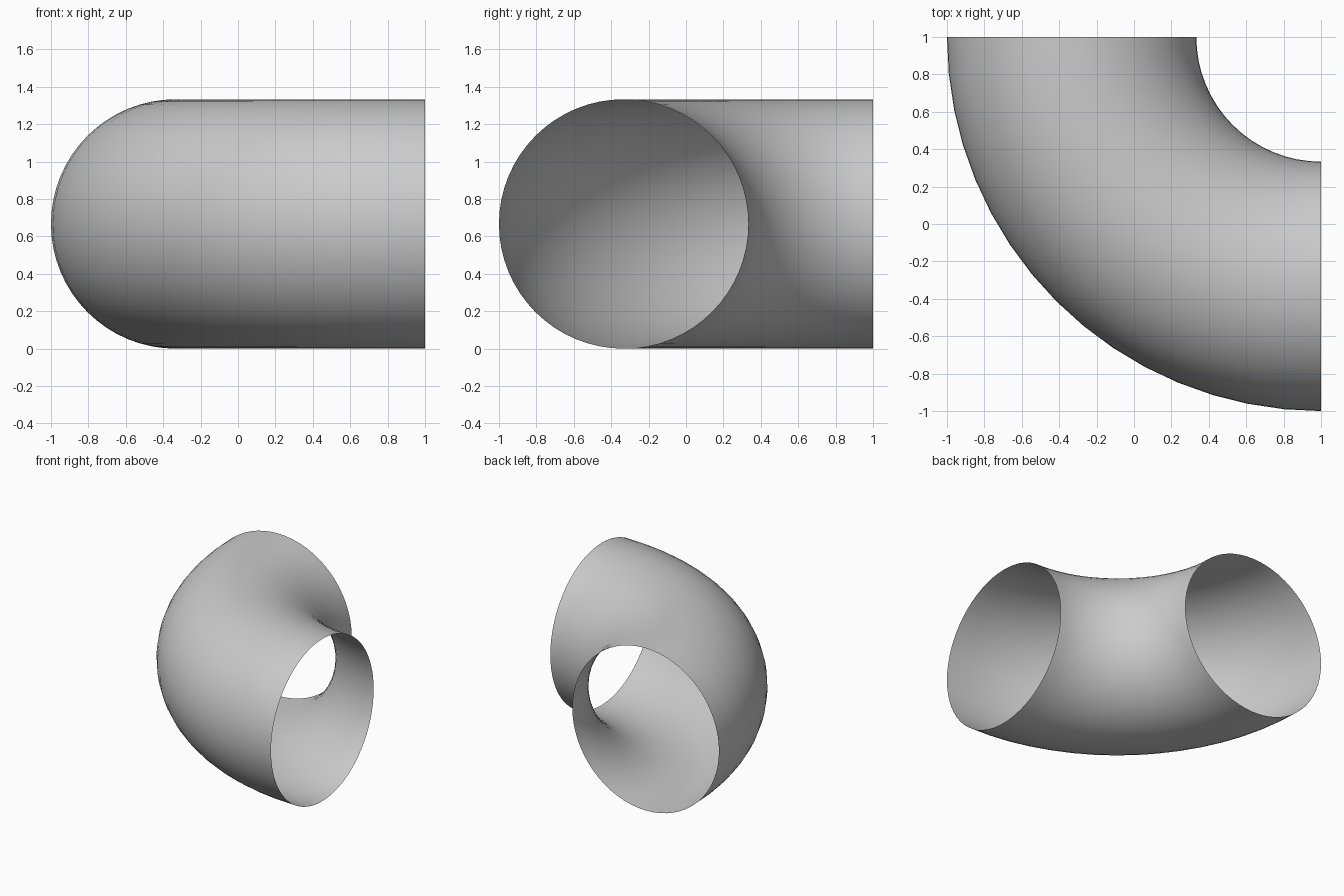
import bpy, bmesh, math
from mathutils import Vector

if "Cube" in bpy.data.objects:
    bpy.data.objects.remove(bpy.data.objects["Cube"])

R, r = 4 / 3, 2 / 3        # bend radius and pipe radius
SIDES, STEPS = 64, 16

bm = bmesh.new()

# Open circular profile standing at the back end (y = 1)
ring = [bm.verts.new((1 - R + r * math.cos(a), 1, r + r * math.sin(a)))
        for a in (2 * math.pi * i / SIDES for i in range(SIDES))]
edges = [bm.edges.new((ring[i], ring[(i + 1) % SIDES])) for i in range(SIDES)]

# Sweep a quarter turn around the corner (1, 1) to the right end (x = 1)
bmesh.ops.spin(bm, geom=ring + edges, cent=Vector((1, 1, 0)), axis=Vector((0, 0, 1)),
               dvec=Vector((0, 0, 0)), angle=math.pi / 2, steps=STEPS, use_duplicate=False)

# Face normals outwards from the pipe centre line
bm.normal_update()
f = next(iter(bm.faces))
c = f.calc_center_median()
d = Vector((c.x - 1, c.y - 1, 0)).normalized() * R
if f.normal.dot(c - Vector((1 + d.x, 1 + d.y, r))) < 0:
    bmesh.ops.reverse_faces(bm, faces=bm.faces[:])

mesh = bpy.data.meshes.new("pipe_elbow")
bm.to_mesh(mesh)
bm.free()
elbow = bpy.data.objects.new("pipe_elbow", mesh)
bpy.context.collection.objects.link(elbow)

# Smooth shading
bpy.context.view_layer.objects.active = elbow
elbow.select_set(True)
bpy.ops.object.shade_smooth_by_angle(angle=math.radians(30))
